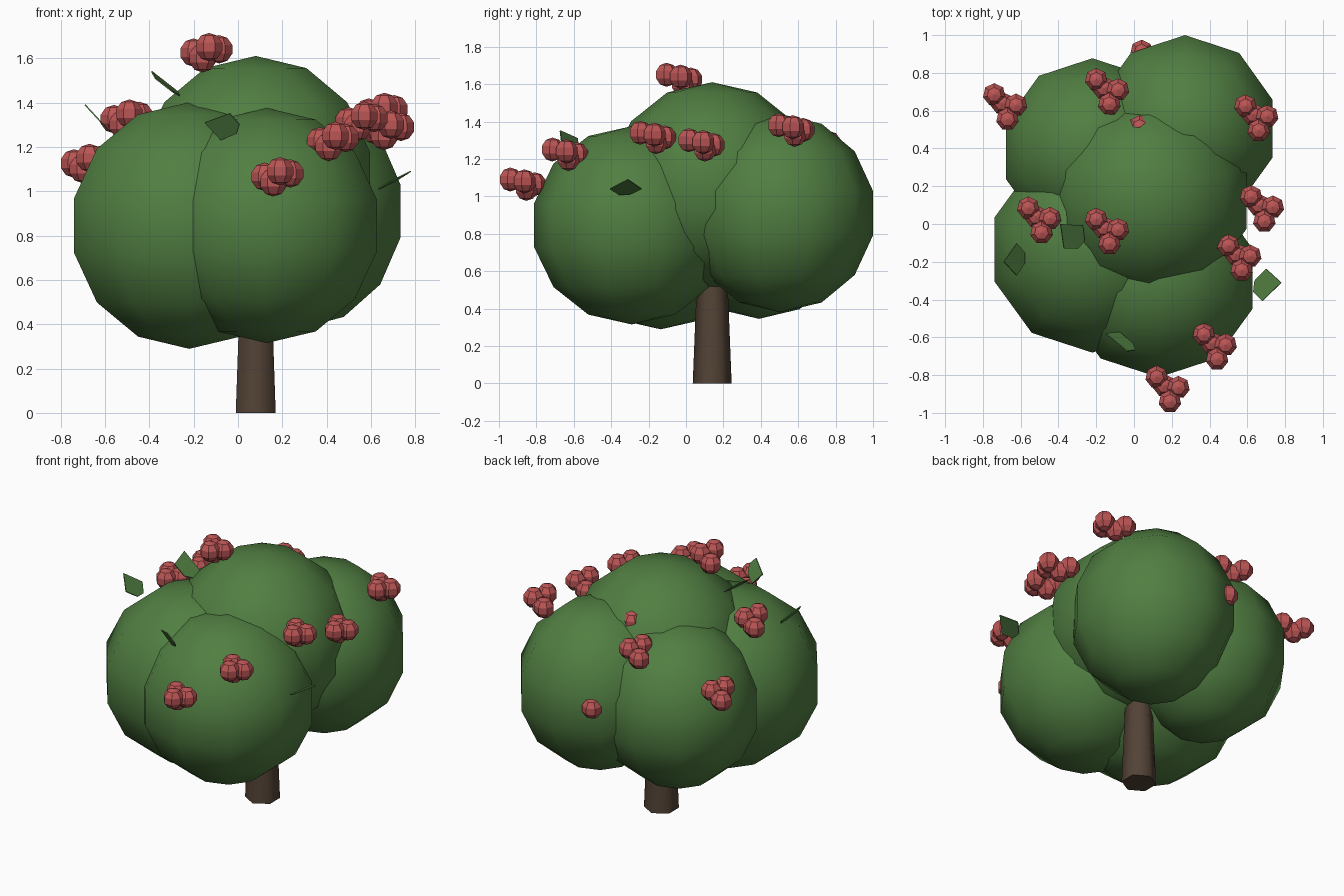
import bpy, bmesh
from mathutils import Vector, Matrix

if "Cube" in bpy.data.objects:
    bpy.data.objects.remove(bpy.data.objects["Cube"])


def material(name, rgb):
    m = bpy.data.materials.new(name)
    m.diffuse_color = (*rgb, 1)
    m.use_nodes = True
    m.node_tree.nodes["Principled BSDF"].inputs["Base Color"].default_value = m.diffuse_color
    return m


GREEN = material("leaf green", (0.082, 0.21, 0.054))
RED = material("berry red", (0.50, 0.09, 0.09))
BROWN = material("bark brown", (0.085, 0.055, 0.036))


def finish(bm, name, mat, smooth=False):
    mesh = bpy.data.meshes.new(name)
    for f in bm.faces:
        f.smooth = smooth
    bm.to_mesh(mesh)
    bm.free()
    mesh.materials.append(mat)
    ob = bpy.data.objects.new(name, mesh)
    bpy.context.collection.objects.link(ob)
    return ob


# Foliage: overlapping low-poly balls (centre, radii)
FOLIAGE = [
    ("foliage_front_left", (-0.22, -0.135, 0.845), (0.56, 0.56, 0.556)),
    ("foliage_front_right", (0.13, -0.29, 0.845), (0.535, 0.535, 0.53)),
    ("foliage_back_right", (0.27, 0.505, 0.91), (0.50, 0.508, 0.53)),
    ("foliage_back_left", (-0.22, 0.39, 0.865), (0.495, 0.50, 0.52)),
    ("foliage_top", (0.08, 0.14, 1.055), (0.555, 0.555, 0.555)),
]
for name, centre, radii in FOLIAGE:
    bm = bmesh.new()
    bmesh.ops.create_uvsphere(
        bm, u_segments=10, v_segments=7, radius=1,
        matrix=Matrix.LocRotScale(Vector(centre), None, Vector(radii)))
    finish(bm, name, GREEN, True)

# Trunk: tapered six-sided post
bm = bmesh.new()
bmesh.ops.create_cone(bm, cap_ends=True, segments=6, radius1=0.104, radius2=0.074,
                      depth=0.75, matrix=Matrix.Translation((0.08, 0.14, 0.375)))
trunk = finish(bm, "trunk", BROWN, True)
bpy.context.view_layer.objects.active = trunk
trunk.select_set(True)
bpy.ops.object.shade_smooth_by_angle(angle=1.13)
trunk.select_set(False)

# Berry clusters: four small balls each
BERRIES = [(-0.06, 0.055, -0.005), (0.055, 0.0, 0.01), (0.01, -0.075, 0.02), (-0.02, 0.01, -0.03)]
CLUSTERS = [
    (-0.14, -0.03, 1.63), (-0.68, 0.63, 1.13), (-0.50, 0.03, 1.33),
    (0.65, 0.57, 1.36), (0.68, 0.09, 1.28), (0.56, -0.17, 1.32),
    (0.43, -0.64, 1.23), (0.18, -0.865, 1.07), (-0.14, 0.71, 1.29),
    (0.10, 0.86, 0.96), (0.09, 0.46, 1.38),
]
for i, c in enumerate(CLUSTERS):
    bm = bmesh.new()
    for b in BERRIES:
        bmesh.ops.create_uvsphere(bm, u_segments=7, v_segments=5, radius=0.064,
                                  matrix=Matrix.Translation(Vector(c) + Vector(b)))
    finish(bm, f"berry_cluster_{i + 1}", RED)

# Loose leaves: thin pointed plates (base, tip, half-width)
LEAVES = [
    ((0.635, -0.33, 1.01), (0.78, -0.31, 1.09), (0.01, 0.085, 0.0)),
    ((-0.28, -0.11, 1.44), (-0.39, 0.0, 1.54), (0.05, 0.06, -0.03)),
    ((-0.58, -0.18, 1.27), (-0.69, -0.20, 1.39), (0.0, 0.085, 0.0)),
    ((0.0, -0.65, 1.28), (-0.15, -0.58, 1.31), (0.02, -0.05, 0.06)),
]
for i, leaf in enumerate(LEAVES):
    base, tip, side = map(Vector, leaf)
    mid = base.lerp(tip, 0.38)
    up = (tip - base).cross(side).normalized() * 0.003
    outline = [base - side * 0.35, mid - side, tip, mid + side, base + side * 0.35]
    bm = bmesh.new()
    top = [bm.verts.new(p + up) for p in outline]
    low = [bm.verts.new(p - up) for p in outline]
    bm.faces.new(top)
    bm.faces.new(low[::-1])
    for k in range(5):
        n = (k + 1) % 5
        bm.faces.new((top[k], low[k], low[n], top[n]))
    bmesh.ops.recalc_face_normals(bm, faces=bm.faces)
    finish(bm, f"leaf_{i + 1}", GREEN)
